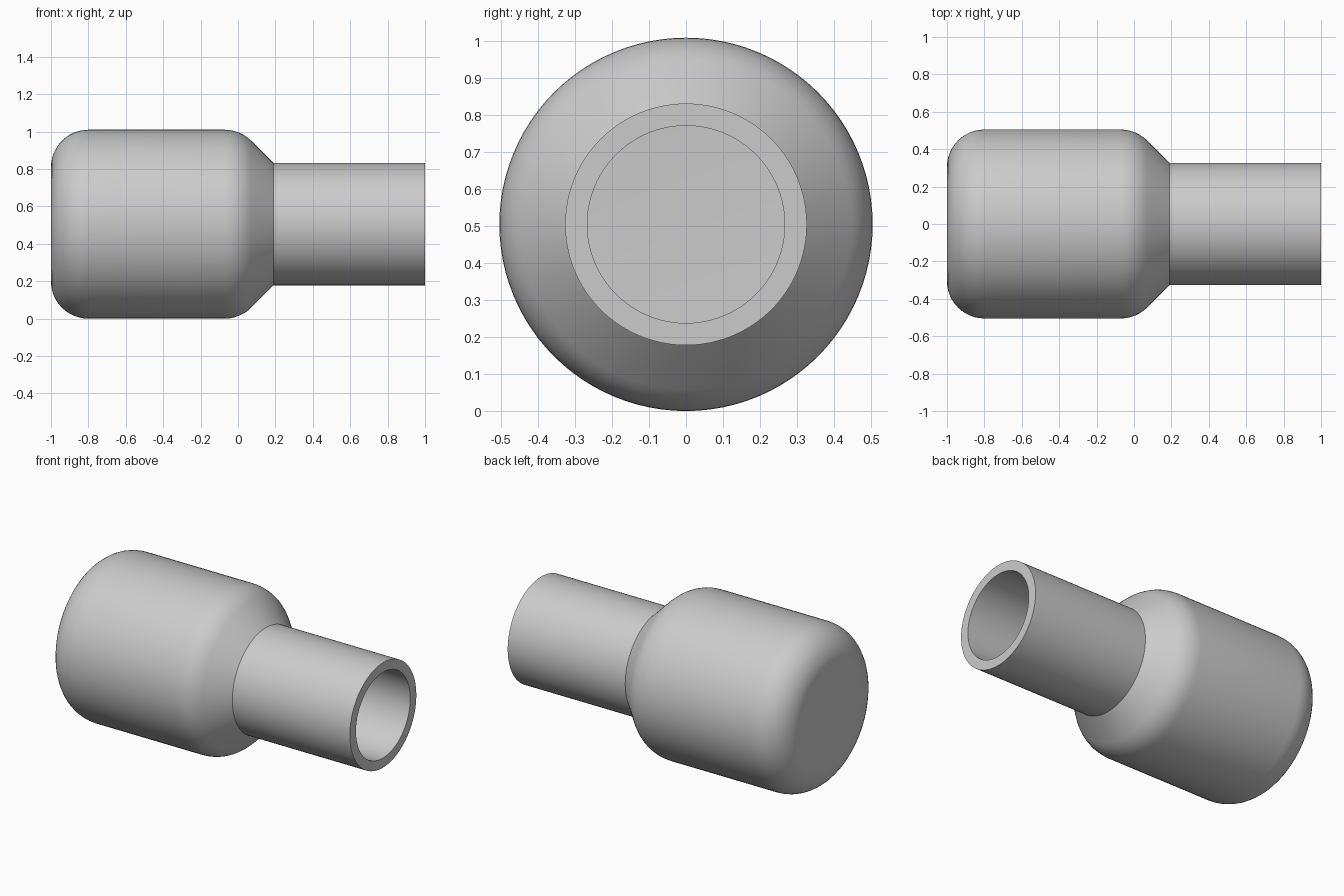
import bpy, bmesh, math
from mathutils import Matrix, Vector

cube = bpy.data.objects.get("Cube")
if cube:
    bpy.data.objects.remove(cube, do_unlink=True)

BODY_R, NECK_R, WALL, FILLET = 0.505, 0.327, 0.06, 0.2
SHOULDER_X, SEGMENTS = 0.19, 96
CENTRE_Z = BODY_R
BASE_ARC_X = -1 + FILLET
ARC_R = BODY_R - FILLET
SLANT = math.sqrt(2)
# The shoulder round runs tangent into a 45 degree cone ending at the neck
TOP_ARC_X = SHOULDER_X + NECK_R - ARC_R - FILLET * SLANT


def arc(cx, radius, start, end, steps):
    """Points (x, distance from axis) along a rounded corner."""
    angles = [math.radians(start + (end - start) * i / steps) for i in range(steps + 1)]
    return [(cx + radius * math.cos(a), ARC_R + radius * math.sin(a)) for a in angles]


def vessel_profile(offset):
    """Closed base, rounded body, cone and neck, moved inward by offset."""
    r = FILLET - offset
    neck = NECK_R - offset
    cone_end = SHOULDER_X + NECK_R - offset * SLANT - neck
    return ([(-1 + offset, 0)] + arc(BASE_ARC_X, r, 180, 90, 12)
            + arc(TOP_ARC_X, r, 90, 45, 6) + [(cone_end, neck), (1, neck)])


# Revolve outer and inner walls as one shell with an open mouth
profile = vessel_profile(0) + vessel_profile(WALL)[::-1]
bm = bmesh.new()
verts = [bm.verts.new((x, 0, r)) for x, r in profile]
edges = [bm.edges.new(pair) for pair in zip(verts, verts[1:])]
bmesh.ops.spin(bm, geom=verts + edges, cent=Vector(), axis=(1, 0, 0),
               angle=math.tau, steps=SEGMENTS, use_merge=True)
bmesh.ops.remove_doubles(bm, verts=bm.verts, dist=0.0001)
bmesh.ops.recalc_face_normals(bm, faces=bm.faces)
bmesh.ops.transform(bm, matrix=Matrix.Translation((0, 0, CENTRE_Z)), verts=bm.verts)

mesh = bpy.data.meshes.new("bottle_shell")
bm.to_mesh(mesh)
bm.free()
bottle = bpy.data.objects.new("bottle_shell", mesh)
bpy.context.collection.objects.link(bottle)

# Plain grey finish
grey = bpy.data.materials.new("light_grey")
grey.use_nodes = True
colour = (0.6, 0.6, 0.6, 1)
grey.diffuse_color = colour
grey.node_tree.nodes["Principled BSDF"].inputs["Base Color"].default_value = colour
mesh.materials.append(grey)

# Smooth rounds, crisp mouth and neck edges
bpy.ops.object.select_all(action="DESELECT")
bottle.select_set(True)
bpy.context.view_layer.objects.active = bottle
bpy.ops.object.shade_smooth_by_angle(angle=math.radians(30))
